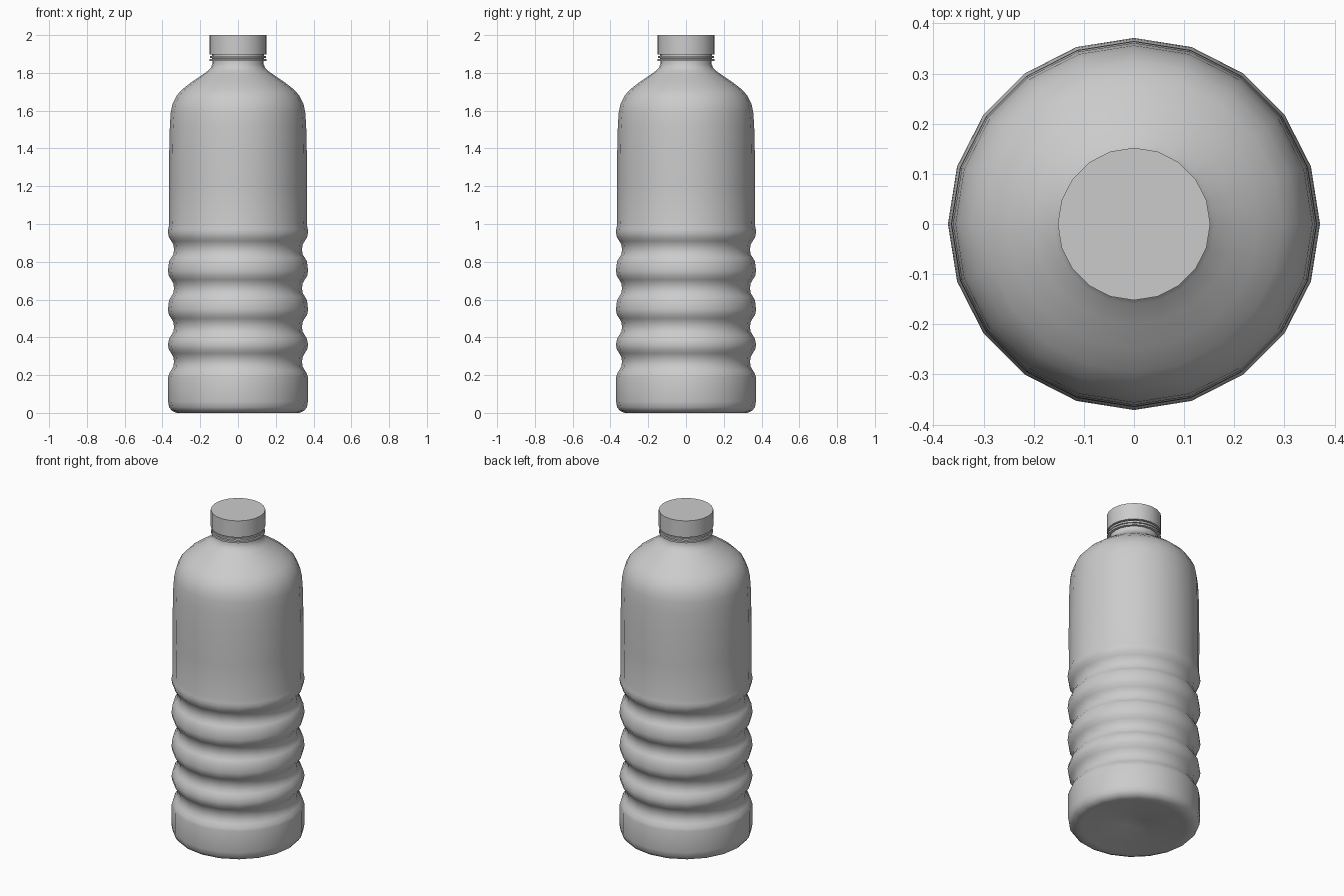
import bpy, bmesh, math

if "Cube" in bpy.data.objects:
    bpy.data.objects.remove(bpy.data.objects["Cube"])

SIDES = 20


def lathe(name, profile, angle=40):
    """Revolve (radius, height) points round z; radius 0 makes a pole."""
    bm = bmesh.new()
    rings = []
    for r, z in profile:
        if r == 0:
            rings.append([bm.verts.new((0, 0, z))] * SIDES)
        else:
            rings.append([bm.verts.new((r * math.cos(2 * math.pi * i / SIDES),
                                        r * math.sin(2 * math.pi * i / SIDES), z))
                          for i in range(SIDES)])
    for a, b in zip(rings, rings[1:]):
        for i in range(SIDES):
            j = (i + 1) % SIDES
            bm.faces.new(list(dict.fromkeys((a[i], a[j], b[j], b[i]))))
    bmesh.ops.recalc_face_normals(bm, faces=bm.faces)
    mesh = bpy.data.meshes.new(name)
    bm.to_mesh(mesh)
    bm.free()
    obj = bpy.data.objects.new(name, mesh)
    bpy.context.collection.objects.link(obj)
    bpy.context.view_layer.objects.active = obj
    obj.select_set(True)
    bpy.ops.object.shade_smooth_by_angle(angle=math.radians(angle))
    obj.select_set(False)
    return obj


# Bottle: dished base, foot, four grooves, label wall, shoulder and neck
base = [(0, 0.035), (0.05, 0.033), (0.09, 0.022), (0.20, 0.014), (0.29, 0.003),
        (0.325, 0.0), (0.35, 0.011), (0.365, 0.03), (0.37, 0.06), (0.37, 0.19)]
grooves = []
for z in (0.27, 0.455, 0.66, 0.865):
    grooves += [(0.365, z - 0.063), (0.353, z - 0.043), (0.342, z - 0.025),
                (0.339, z), (0.342, z + 0.025), (0.353, z + 0.045), (0.366, z + 0.065)]
    if z < 0.8:
        grooves.append((0.371, z + 0.092))
upper = [(0.371, 0.955), (0.369, 0.975), (0.364, 1.0), (0.365, 1.2), (0.364, 1.39),
         (0.361, 1.52), (0.356, 1.59), (0.347, 1.635), (0.325, 1.68), (0.295, 1.713),
         (0.25, 1.748), (0.20, 1.782), (0.16, 1.81), (0.144, 1.826), (0.136, 1.845),
         (0.135, 1.862)]
# Support collar and tamper band, then the mouth inside the cap
neck = [(0.151, 1.862), (0.151, 1.873), (0.138, 1.875), (0.138, 1.91), (0, 1.91)]
lathe("bottle_body", base + grooves + upper + neck, 50)

# Loose ring below the cap
lathe("tamper_ring", [(0.137, 1.879), (0.149, 1.879), (0.149, 1.890), (0.137, 1.890)], 30)

# Screw cap
lathe("cap", [(0, 1.898), (0.152, 1.898), (0.152, 2.0), (0, 2.0)], 30)
